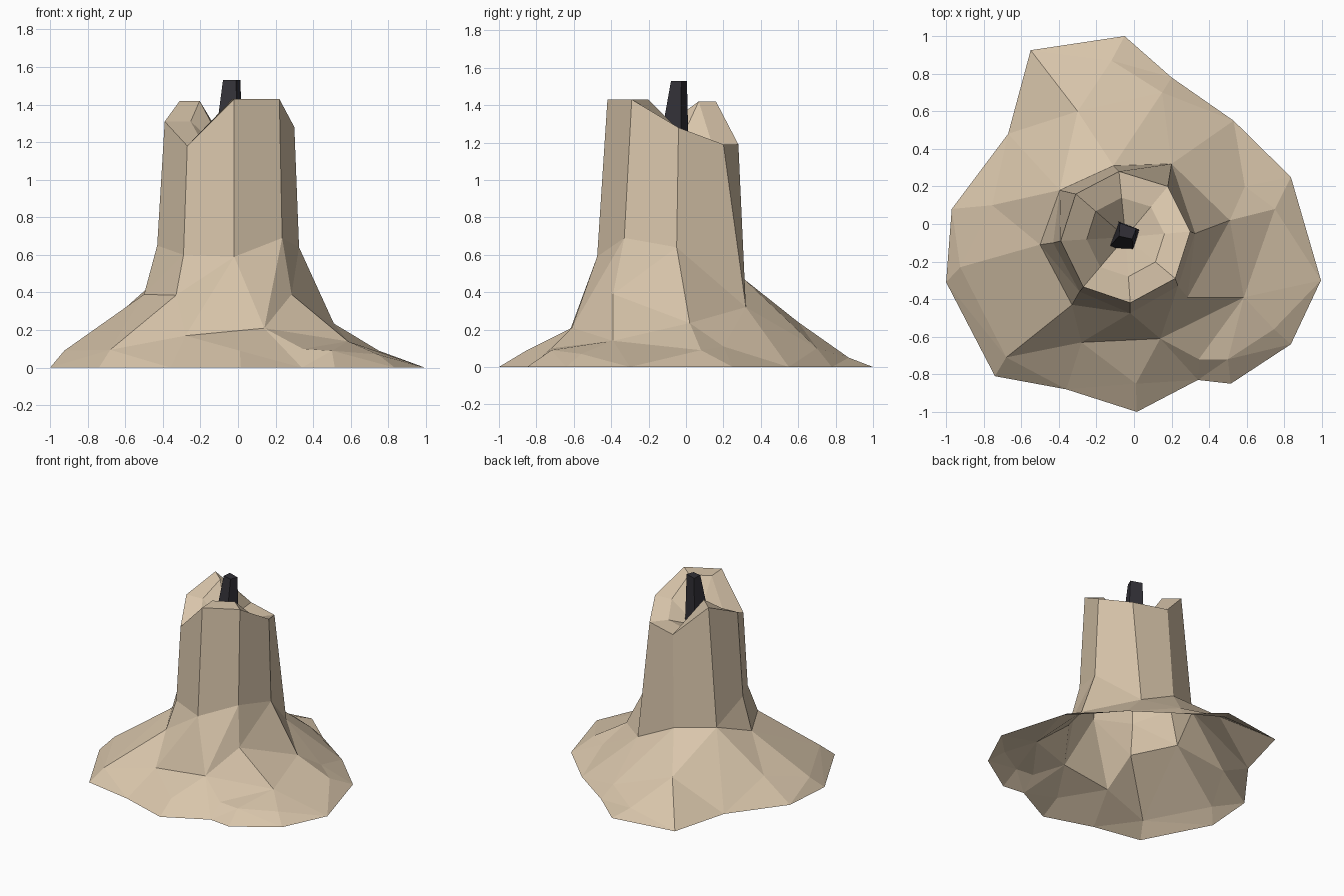
import bpy
import bmesh
from mathutils import Vector
from mathutils.geometry import delaunay_2d_cdt

default_cube = bpy.data.objects.get("Cube")
if default_cube:
    bpy.data.objects.remove(default_cube, do_unlink=True)


def make_material(name, colour):
    material = bpy.data.materials.new(name)
    material.use_nodes = True
    material.diffuse_color = colour
    shader = material.node_tree.nodes["Principled BSDF"]
    shader.inputs["Base Color"].default_value = colour
    shader.inputs["Roughness"].default_value = 0.9
    return material


def make_object(name, mesh_builder, material):
    bmesh.ops.recalc_face_normals(mesh_builder, faces=mesh_builder.faces[:])
    mesh = bpy.data.meshes.new(name)
    mesh_builder.to_mesh(mesh)
    mesh_builder.free()
    mesh.materials.append(material)
    thing = bpy.data.objects.new(name, mesh)
    bpy.context.scene.collection.objects.link(thing)
    return thing


def add_ring(mesh_builder, points):
    return [mesh_builder.verts.new(point) for point in points]


def bridge(mesh_builder, lower, upper):
    count = len(lower)
    for i in range(count):
        j = (i + 1) % count
        mesh_builder.faces.new((lower[i], lower[j], upper[j], upper[i]))


def loop_edges(start, count):
    return [(start + i, start + (i + 1) % count) for i in range(count)]


wax = make_material("warm beige wax", (0.69, 0.56, 0.405, 1))
char = make_material("charred black", (0.032, 0.03, 0.038, 1))

# Uneven rim of the candle, and the foot of the stem beneath it
rim = [(-.02, -.42, 1.43), (.22, -.29, 1.43), (.3, -.04, 1.28), (.18, .2, 1.19),
       (-.08, .28, 1.19), (-.31, .16, 1.42), (-.39, -.09, 1.31), (-.27, -.335, 1.18)]
foot = [(-.02, -.475, .59), (.235, -.33, .69), (.325, -.05, .64), (.2, .32, .32),
        (-.11, .31, .47), (-.395, .18, .5), (-.43, -.1, .65), (-.29, -.36, .6)]

# Lumps on the wax puddle, then its outline on the ground
lumps = [(-.5, -.11, .39), (-.33, -.43, .385), (-.68, -.71, .095), (-.28, -.63, .17),
         (.14, -.61, .21), (.285, -.39, .39), (.585, -.39, .14), (.51, .02, .235),
         (.59, .2, .11), (.15, .7, .1), (-.3, .6, .24), (-.12, .87, .05),
         (-.755, .1, .18), (-.925, -.23, .09), (.01, -.85, .09), (.345, -.72, .1),
         (.5, -.72, .09), (.745, -.56, .07), (.75, .08, .09)]
outline = [(-.74, -.81), (-.36, -.88), (.015, -1), (.34, -.83), (.515, -.85),
           (.835, -.64), (.995, -.3), (.835, .25), (.53, .55), (.2, .78),
           (-.05, 1), (-.55, .925), (-.67, .48), (-.97, .08), (-1, -.31)]

# Candle: puddle skirt triangulated between the stem foot and the outline
skirt = [Vector(p) for p in foot + lumps + [(x, y, 0) for x, y in outline]]
first_lump = len(foot)
first_edge = first_lump + len(lumps)
creases = [(first_lump + a, first_lump + b)
           for a, b in ((0, 1), (1, 2), (2, 3), (3, 4), (4, 5), (4, 6), (5, 6),
                        (5, 7), (6, 7))]
fixed = loop_edges(0, len(foot)) + loop_edges(first_edge, len(outline)) + creases
_, _, triangles, origins, _, _ = delaunay_2d_cdt(
    [p.xy for p in skirt], fixed, [], 1, 1e-5)

candle = bmesh.new()
skirt_verts = add_ring(candle, skirt)
for triangle in triangles:
    corners = [origins[i][0] for i in triangle]
    if any(c >= len(foot) for c in corners):
        candle.faces.new([skirt_verts[c] for c in corners])

# Candle: stem wall, flat rim and hollow sinking to the wick
centre = Vector((-.045, -.07, 1.12))
rim_verts = add_ring(candle, rim)
lip = []
for x, y, z in rim:
    inner = centre.xy.lerp(Vector((x, y)), 0.6)
    lip.append((inner.x, inner.y, z))
lip_verts = add_ring(candle, lip)
bridge(candle, skirt_verts[:len(foot)], rim_verts)
bridge(candle, rim_verts, lip_verts)
bottom = candle.verts.new(centre)
for a, b in loop_edges(0, len(lip_verts)):
    candle.faces.new((lip_verts[a], lip_verts[b], bottom))
make_object("melted_candle", candle, wax)

# Wick: tapered, slightly leaning four-sided post
wick = bmesh.new()
wick_base = add_ring(wick, [(x, y, 1.11) for x, y in
                            ((-.135, -.125), (-.005, -.155), (.03, -.03), (-.085, .015))])
wick_top = add_ring(wick, [(x, y, 1.53) for x, y in
                           ((-.08, -.065), (-.01, -.08), (.012, -.025), (-.075, .005))])
bridge(wick, wick_base, wick_top)
wick.faces.new(wick_top)
wick.faces.new(wick_base[::-1])
make_object("wick", wick, char)
